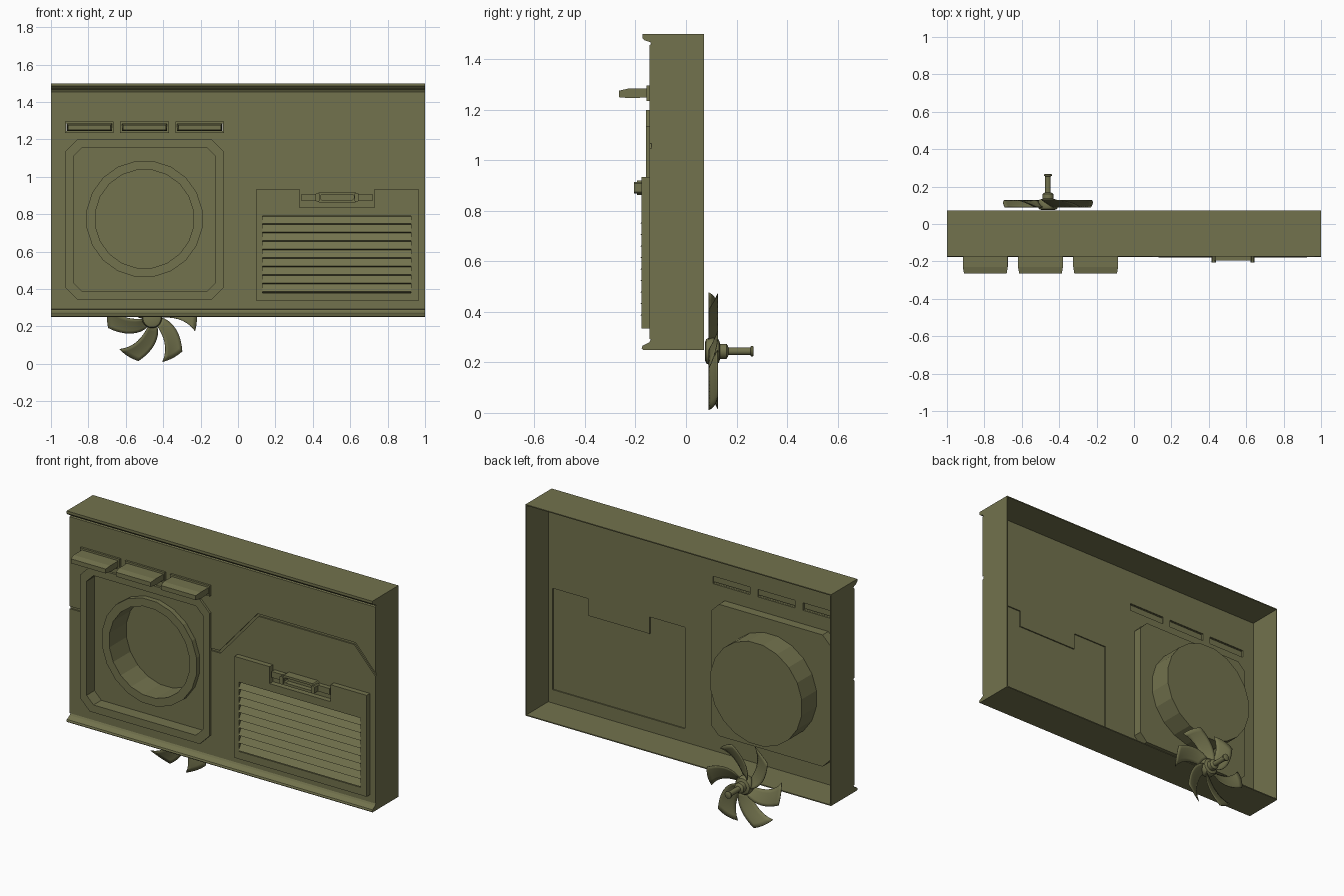
import bpy, bmesh
from math import sin, cos, pi, radians
from mathutils import Vector

if "Cube" in bpy.data.objects:
    bpy.data.objects.remove(bpy.data.objects["Cube"])

olive = bpy.data.materials.new("olive_paint")
olive.diffuse_color = (0.17, 0.17, 0.075, 1)
olive.use_nodes = True
olive.node_tree.nodes["Principled BSDF"].inputs["Base Color"].default_value = olive.diffuse_color


def finish(name, bm, smooth=False):
    bmesh.ops.recalc_face_normals(bm, faces=bm.faces)
    me = bpy.data.meshes.new(name)
    bm.to_mesh(me)
    bm.free()
    me.materials.append(olive)
    ob = bpy.data.objects.new(name, me)
    bpy.context.collection.objects.link(ob)
    if smooth:
        bpy.ops.object.select_all(action='DESELECT')
        ob.select_set(True)
        bpy.context.view_layer.objects.active = ob
        bpy.ops.object.shade_smooth_by_angle(angle=radians(35))
    return ob


def extrude(name, pts, a, b, axis='y'):
    """Solid from a 2D outline: (x,z) along y, or (y,z) along x."""
    bm = bmesh.new()
    co = (lambda p, d: (p[0], d, p[1])) if axis == 'y' else (lambda p, d: (d, p[0], p[1]))
    lo = [bm.verts.new(co(p, a)) for p in pts]
    hi = [bm.verts.new(co(p, b)) for p in pts]
    bm.faces.new(lo)
    bm.faces.new(hi)
    for i in range(len(pts)):
        j = (i + 1) % len(pts)
        bm.faces.new((lo[i], lo[j], hi[j], hi[i]))
    return finish(name, bm)


def rect(x0, x1, z0, z1, c=0.0):
    if not c:
        return [(x0, z0), (x1, z0), (x1, z1), (x0, z1)]
    return [(x0 + c, z0), (x1 - c, z0), (x1, z0 + c), (x1, z1 - c),
            (x1 - c, z1), (x0 + c, z1), (x0, z1 - c), (x0, z0 + c)]


def circle(x, z, r, n):
    return [(x + r * cos(2 * pi * (i + .5) / n + pi / 2),
             z + r * sin(2 * pi * (i + .5) / n + pi / 2)) for i in range(n)]


def cut(ob, *cutters):
    for c in cutters:
        m = ob.modifiers.new("cut", 'BOOLEAN')
        m.operation, m.solver, m.object = 'DIFFERENCE', 'EXACT', c
        bpy.context.view_layer.objects.active = ob
        bpy.ops.object.modifier_apply(modifier=m.name)
        bpy.data.objects.remove(c)


def lathe(name, prof, x, z, n, smooth=False):
    """Spin (radius, y) profile about a y-parallel axis; ends on the axis."""
    bm = bmesh.new()
    rings = [[bm.verts.new((px, y, pz)) for px, pz in circle(x, z, r, n)] for r, y in prof]
    for a, b in zip(rings, rings[1:]):
        for i in range(n):
            j = (i + 1) % n
            bm.faces.new((a[i], a[j], b[j], b[i]))
    bm.faces.new(rings[0])
    bm.faces.new(rings[-1])
    return finish(name, bm, smooth)


# Panel shell: side profile with top and bottom lips, hollow and open at the back
F = -0.145
shell = extrude("panel_shell", [
    (0.072, 0.25), (-0.17, 0.25), (-0.176, 0.256), (-0.172, 0.266), (-0.145, 0.28), (-0.139, 0.29),
    (F, 0.293), (F, 1.455), (-0.139, 1.46), (-0.141, 1.468), (-0.163, 1.475), (-0.173, 1.485),
    (-0.173, 1.5), (0.072, 1.5)], -1, 1, 'x')
cut(shell, extrude("c", rect(-0.994, 0.994, 0.256, 1.494), -0.132, 0.3))

# Decorative stepped groove across the front and hatch-shaped hole
w = 0.014
path = [(-0.08, 0.925), (-0.02, 0.925), (0.23, 1.21), (0.87, 1.21), (1.02, 1.045)]
off = [(-0.08, 0.925 - w), (-0.013, 0.925 - w), (0.237, 1.21 - w), (0.863, 1.21 - w), (1.02, 1.025)]
cut(shell, extrude("c", path + off[::-1], -0.2, -0.137),
    extrude("c", rect(-1.02, -0.92, 0.911, 0.925), -0.2, -0.137))
hatch_pts = [(0.1, 0.335), (0.965, 0.335), (0.965, 0.935), (0.73, 0.935),
             (0.73, 0.835), (0.33, 0.835), (0.33, 0.935), (0.1, 0.935)]
cut(shell, extrude("c", hatch_pts, -0.2, 0.0))

# Recessed square bay for the round duct
inner = rect(-0.88, -0.12, 0.39, 1.155, 0.045)
wall = rect(-0.887, -0.113, 0.383, 1.162, 0.048)
cut(shell, extrude("c", wall, -0.2, 0.0))
flange = extrude("bay_flange", rect(-0.925, -0.075, 0.345, 1.2, 0.065), -0.158, -0.142)
cut(flange, extrude("c", inner, -0.3, 0.0))
bay = extrude("bay_tray", wall, -0.156, -0.078)
cut(bay, extrude("c", inner, -0.3, -0.085), extrude("c", circle(-0.5, 0.775, 0.3, 20), -0.3, 0.1))

# Round duct cup, closed at the back
lathe("duct_cup", [(0.265, 0.045), (0.265, -0.115), (0.313, -0.115), (0.313, -0.08),
                   (0.303, -0.08), (0.303, 0.06)], -0.5, 0.775, 20)

# Three slots with awnings
for i in range(3):
    x = -0.795 + 0.295 * i
    cut(shell, extrude("c", rect(x - .122, x + .122, 1.243, 1.287), -0.2, 0.0))
    fr = extrude(f"slot_frame_{i}", rect(x - .13, x + .13, 1.235, 1.297), -0.157, -0.14)
    cut(fr, extrude("c", rect(x - .121, x + .121, 1.244, 1.286), -0.3, 0.0))
    aw = extrude(f"awning_{i}", [(-0.142, 1.25), (-0.142, 1.284), (-0.23, 1.284), (-0.265, 1.276),
                                 (-0.265, 1.25), (-0.22, 1.246)], x - .12, x + .12, 'x')
    for v in aw.data.vertices:
        if v.co.y < -0.26:
            v.co.x = x + (v.co.x - x) * 0.95

# Vent hatch with louvre window
hatch = extrude("vent_hatch", hatch_pts, -0.176, -0.139)
cut(hatch, extrude("c", rect(0.13, 0.925, 0.38, 0.79), -0.3, -0.15))
n, pitch = 9, 0.41 / 9
saw = [(-0.149, 0.38)]
for i in range(n):
    z = 0.38 + i * pitch
    saw += [(-0.155, z + 0.001), (-0.18, z + 0.006), (-0.155, z + pitch - 0.001)]
extrude("louvre_slats", saw + [(-0.149, 0.79)], 0.13, 0.925, 'x')

# Latch handle in the hatch notch
grip = extrude("latch_grip", rect(0.42, 0.64, 0.862, 0.92, 0.015), -0.195, -0.143)
cut(grip, extrude("c", rect(0.44, 0.62, 0.877, 0.907, 0.008), -0.3, -0.165))
for s in (-1, 1):
    xs = sorted((0.53 + s * 0.09, 0.53 + s * 0.19))
    extrude("latch_arm", rect(*xs, 0.872, 0.908), -0.172, -0.143)
    xs = sorted((0.53 + s * 0.092, 0.53 + s * 0.115))
    extrude("latch_clip", rect(*xs, 0.868, 0.914, 0.006), -0.206, -0.16)

# Fan hub and shaft
fx, fz = -0.46, 0.244
lathe("fan_hub", [(0.035, 0.075), (0.048, 0.08), (0.053, 0.09), (0.053, 0.12), (0.046, 0.13),
                  (0.03, 0.135), (0.03, 0.16), (0.022, 0.166), (0.015, 0.168), (0.015, 0.255),
                  (0.021, 0.257), (0.021, 0.265), (0.016, 0.268)], fx, fz, 24, True)

# Six swept, twisted fan blades
bm = bmesh.new()
NR, NC = 8, 5
for b in range(6):
    grid = []
    for i in range(NR + 1):
        t = i / NR
        r = 0.045 + 0.195 * t
        mid = -25 - 37 * t + 60 * b
        half = 14.5 + 16 * (1 - t) ** 2
        row = []
        for k in range(NC + 1):
            u = 2 * k / NC - 1
            a = radians(mid + half * u)
            y = 0.108 + 0.018 * u + 0.006 * (1 - u * u) * t
            row.append(bm.verts.new((fx + r * cos(a), y, fz + r * sin(a))))
        grid.append(row)
    for i in range(NR):
        for k in range(NC):
            bm.faces.new((grid[i][k], grid[i][k + 1], grid[i + 1][k + 1], grid[i + 1][k]))
blades = finish("fan_blades", bm, True)
sol = blades.modifiers.new("thick", 'SOLIDIFY')
sol.thickness, sol.offset = 0.003, 0
